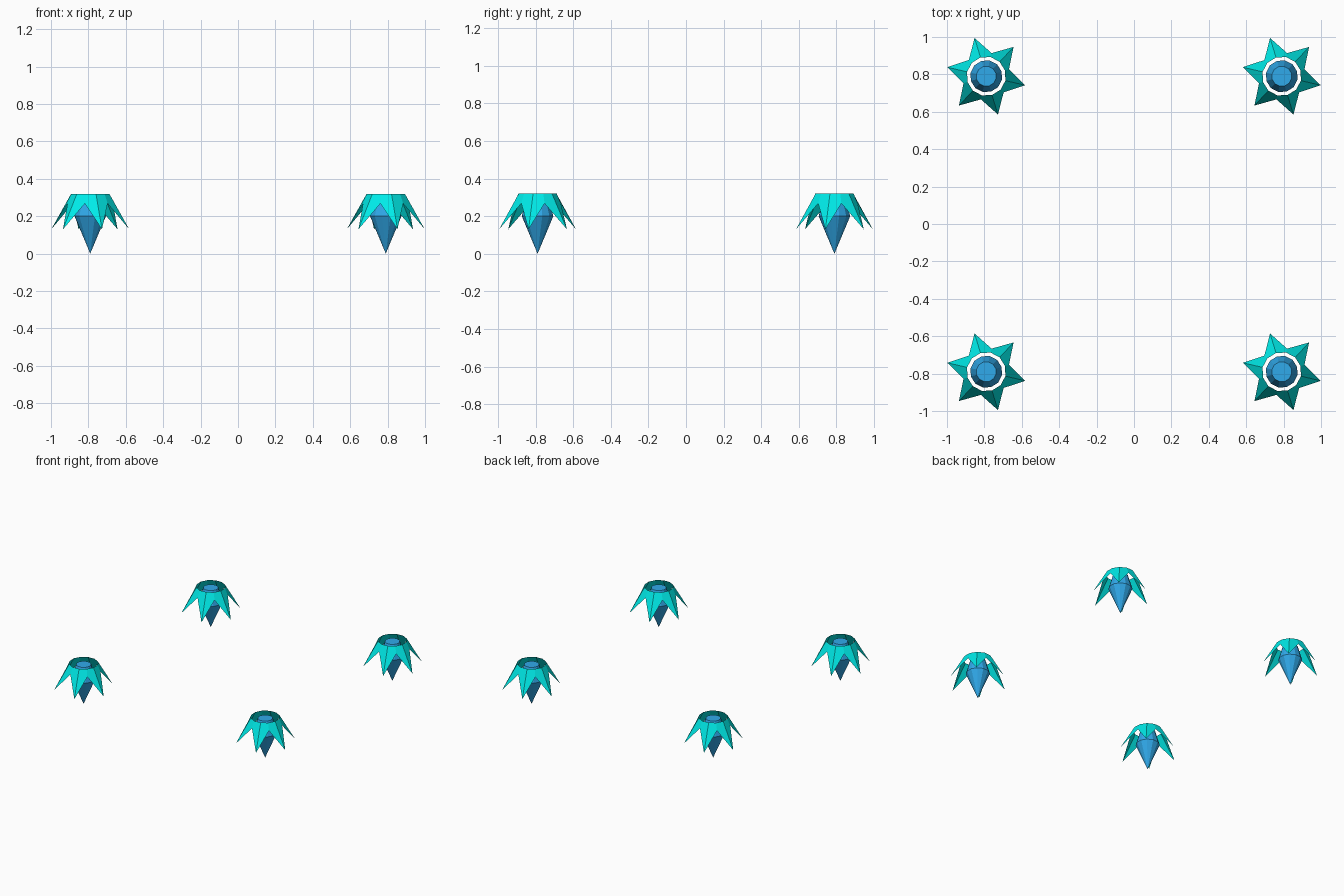
import bpy, bmesh
from math import cos, sin, radians, pi

if "Cube" in bpy.data.objects:
    bpy.data.objects.remove(bpy.data.objects["Cube"])


def material(name, color):
    m = bpy.data.materials.new(name)
    m.diffuse_color = color
    m.use_nodes = True
    m.node_tree.nodes["Principled BSDF"].inputs["Base Color"].default_value = m.diffuse_color
    return m


teal = material("teal", (0.0, 0.83, 0.81, 1))
blue = material("blue", (0.03, 0.40, 0.83, 1))


def finish(bm, name, mat, loc):
    me = bpy.data.meshes.new(name)
    bm.to_mesh(me)
    bm.free()
    me.materials.append(mat)
    ob = bpy.data.objects.new(name, me)
    ob.location = loc
    bpy.context.collection.objects.link(ob)


def polar(r, a, z):
    return (r * cos(a), r * sin(a), z)


# Open collar of six pointed petals: even points are tips, odd are valleys
def petals(name, loc):
    bm = bmesh.new()
    top, low = [], []
    for i in range(12):
        a = radians(47 + 30 * i)
        top.append(bm.verts.new(polar(0.105, a, 0.32)))
        r, z = (0.214, 0.13) if i % 2 == 0 else (0.127, 0.268)
        low.append(bm.verts.new(polar(r, a, z)))
    for i in range(12):
        j = (i + 1) % 12
        bm.faces.new((low[i], low[j], top[j], top[i]))
    finish(bm, name, teal, loc)


# Faceted spike with a bevelled flat top
def core(name, loc, n=12):
    bm = bmesh.new()
    rings = [[bm.verts.new(polar(r, 2 * pi * i / n + radians(17), z)) for i in range(n)]
             for r, z in ((0.086, 0.20), (0.054, 0.31))]
    tip = bm.verts.new((0, 0, 0))
    for i in range(n):
        j = (i + 1) % n
        bm.faces.new((tip, rings[0][j], rings[0][i]))
        bm.faces.new((rings[0][i], rings[0][j], rings[1][j], rings[1][i]))
    bm.faces.new(rings[1])
    finish(bm, name, blue, loc)


# Four identical flowers at the corners
for side, x in (("left", -0.79), ("right", 0.79)):
    for end, y in (("front", -0.79), ("back", 0.79)):
        petals(f"petals_{end}_{side}", (x, y, 0))
        core(f"core_{end}_{side}", (x, y, 0))
